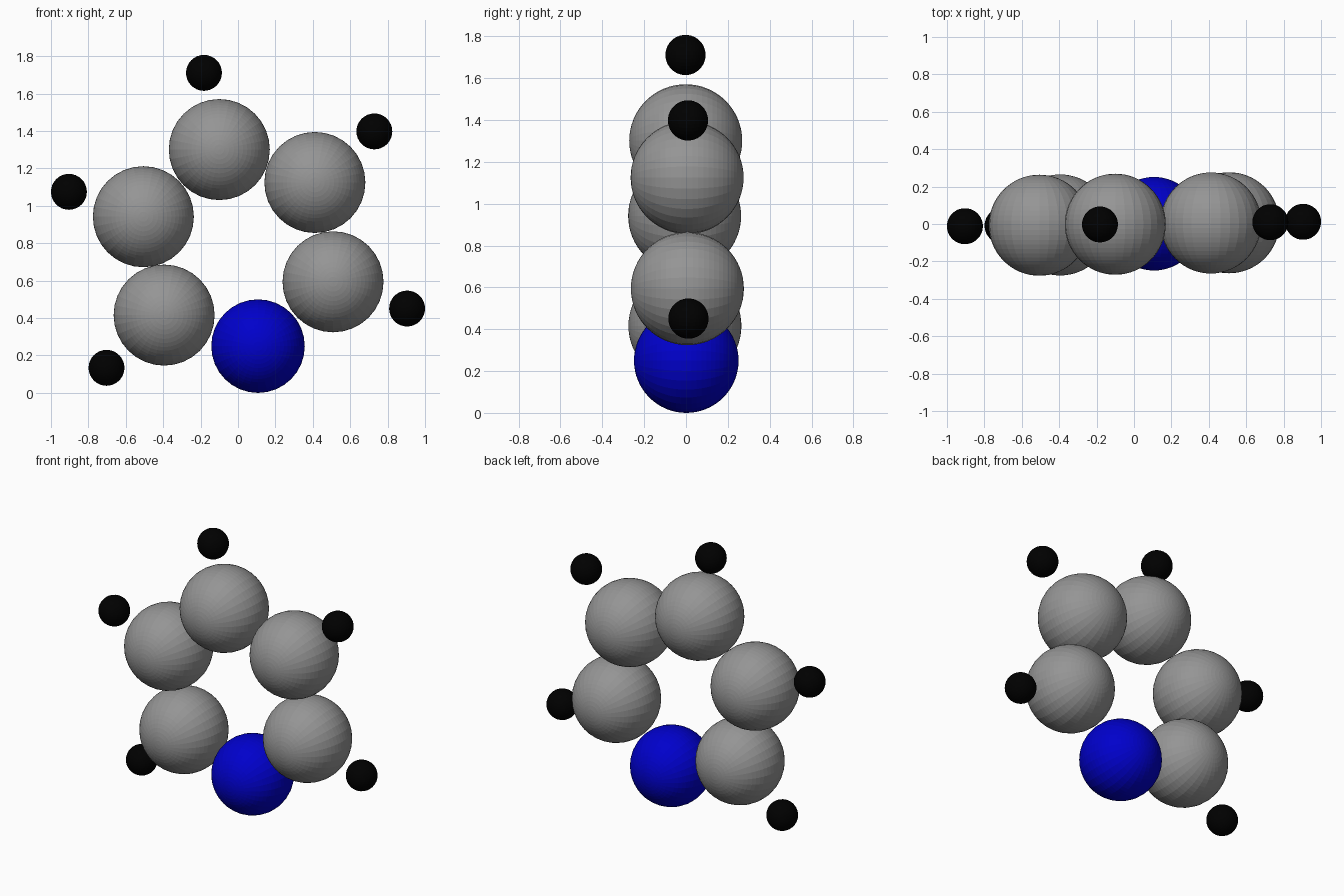
import bpy
from math import pi

if "Cube" in bpy.data.objects:
    bpy.data.objects.remove(bpy.data.objects["Cube"])


def material(name, color):
    m = bpy.data.materials.new(name)
    m.diffuse_color = color
    m.use_nodes = True
    m.node_tree.nodes["Principled BSDF"].inputs["Base Color"].default_value = m.diffuse_color
    return m


grey = material("grey", (0.3, 0.3, 0.3, 1))
blue = material("blue", (0.0, 0.0, 0.6, 1))
black = material("black", (0.0, 0.0, 0.0, 1))


def atom(name, x, z, radius, mat):
    # The ring plane is turned very slightly about z; sphere poles face front/back
    bpy.ops.mesh.primitive_uv_sphere_add(
        segments=32, ring_count=32, radius=radius,
        location=(x, 0.013 * x, z), rotation=(pi / 2, 0, 0))
    ob = bpy.context.object
    ob.name = name
    ob.data.materials.append(mat)


# Five large grey ring atoms
ring = [(-0.10, 1.301), (0.411, 1.125), (0.508, 0.594), (-0.395, 0.416), (-0.506, 0.942)]
for i, (x, z) in enumerate(ring):
    atom(f"carbon_atom_{i + 1}", x, z, 0.27, grey)

# Blue ring atom at the bottom
atom("nitrogen_atom", 0.107, 0.25, 0.25, blue)

# Small black outer atoms
outer = [(-0.182, 1.711), (0.729, 1.398), (0.904, 0.451), (-0.703, 0.134), (-0.904, 1.075)]
for i, (x, z) in enumerate(outer):
    atom(f"hydrogen_atom_{i + 1}", x, z, 0.096, black)
